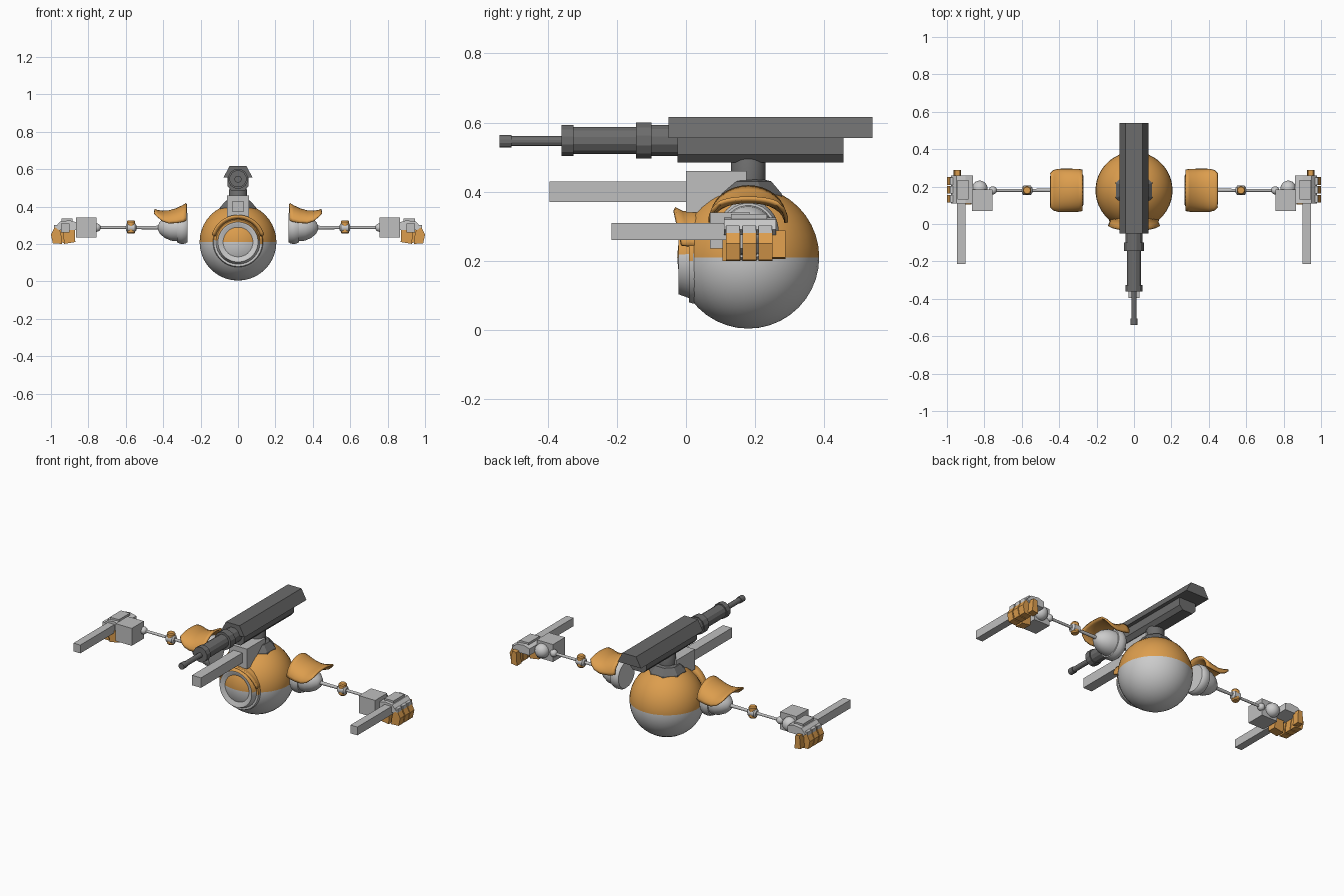
import bpy, bmesh, math
from mathutils import Vector

if "Cube" in bpy.data.objects:
    bpy.data.objects.remove(bpy.data.objects["Cube"])


def material(name, rgb):
    m = bpy.data.materials.new(name)
    m.diffuse_color = (*rgb, 1)
    m.use_nodes = True
    m.node_tree.nodes["Principled BSDF"].inputs["Base Color"].default_value = m.diffuse_color
    return m


ORANGE = material("orange paint", (0.72, 0.34, 0.075))
WHITE = material("light grey shell", (0.60, 0.60, 0.60))
PANEL = material("mid grey panel", (0.52, 0.52, 0.52))
DARK = material("dark gunmetal", (0.15, 0.15, 0.15))
RED = material("red lens", (0.65, 0.006, 0.008))
CY, CZ = 0.18, 0.21   # body centre
ARM_Z = 0.287         # height of the arm axis


def finish(name, bm, mats, smooth=False, rule=None):
    """Turn a bmesh into an object; rule picks a material index per face."""
    bmesh.ops.recalc_face_normals(bm, faces=bm.faces)
    for f in bm.faces:
        f.smooth = smooth
        if rule:
            f.material_index = rule(f.calc_center_median())
    me = bpy.data.meshes.new(name)
    bm.to_mesh(me)
    bm.free()
    for m in mats:
        me.materials.append(m)
    ob = bpy.data.objects.new(name, me)
    bpy.context.collection.objects.link(ob)
    if smooth:
        bpy.ops.object.select_all(action='DESELECT')
        ob.select_set(True)
        bpy.context.view_layer.objects.active = ob
        bpy.ops.object.shade_smooth_by_angle(angle=math.radians(35))
    return ob


def prism(name, pts, axis, a, b, mat, s=1):
    """Extrude a 2D outline along 'x' or 'y'; s = -1 mirrors in x."""
    bm = bmesh.new()
    def place(p, t):
        return (s * p[0], t, p[1]) if axis == 'y' else (s * t, p[0], p[1])
    lo = [bm.verts.new(place(p, a)) for p in pts]
    hi = [bm.verts.new(place(p, b)) for p in pts]
    bm.faces.new(lo)
    bm.faces.new(hi)
    n = len(pts)
    for i in range(n):
        bm.faces.new((lo[i], lo[(i + 1) % n], hi[(i + 1) % n], hi[i]))
    return finish(name, bm, [mat])


def box(name, x, y, z, mat, s=1):
    return prism(name, [(x[0], z[0]), (x[1], z[0]), (x[1], z[1]), (x[0], z[1])],
                 'y', y[0], y[1], mat, s)


def revolve(name, profile, axis, centre, mats, seg=32, smooth=True, rule=None, s=1):
    """Spin (distance along axis, radius) points around an axis through centre."""
    bm = bmesh.new()
    rings = []
    for t, r in profile:
        ring = []
        for k in range(1 if r == 0 else seg):
            a = 2 * math.pi * (k + 0.5) / seg
            c, d = r * math.cos(a), r * math.sin(a)
            off = {'x': (t, c, d), 'y': (c, t, d), 'z': (c, d, t)}[axis]
            p = Vector(centre) + Vector(off)
            ring.append(bm.verts.new((s * p.x, p.y, p.z)))
        rings.append(ring)
    for A, B in zip(rings, rings[1:]):
        for k in range(seg):
            q = (A[k % len(A)], A[(k + 1) % len(A)], B[(k + 1) % len(B)], B[k % len(B)])
            q = list(dict.fromkeys(q))
            if len(q) > 2:
                bm.faces.new(q)
    for ring in (rings[0], rings[-1]):
        if len(ring) > 1:
            bm.faces.new(ring)
    return finish(name, bm, mats, smooth, rule)


def ball(name, centre, r, mats, seg=24, rule=None, s=1):
    n = seg // 2
    prof = [(-r * math.cos(math.pi * i / n), r * math.sin(math.pi * i / n) if 0 < i < n else 0)
            for i in range(n + 1)]
    return revolve(name, prof, 'z', centre, mats, seg, True, rule, s)


def sheet(name, rows, mat, thick):
    """Smooth curved sheet with thickness, from rows of points."""
    bm = bmesh.new()
    vs = [[bm.verts.new(p) for p in row] for row in rows]
    for A, B in zip(vs, vs[1:]):
        for i in range(len(A) - 1):
            bm.faces.new((A[i], A[i + 1], B[i + 1], B[i]))
    ob = finish(name, bm, [mat], True)
    mod = ob.modifiers.new("thickness", 'SOLIDIFY')
    mod.thickness = thick
    mod.offset = 0
    return ob


# Round body: orange upper half, light lower half
ball("body", (0, CY, CZ), 0.206, [ORANGE, WHITE], 40, lambda c: int(c.z < CZ))

# Eye socket, with orange upper outer faces, and lens
def socket_colour(c):
    radius = math.hypot(c.x, c.z - CZ)
    return int(radius > 0.106 and c.z > CZ)

revolve("eye_socket", [(0.0, 0.0), (0.0, 0.066), (-0.022, 0.098), (-0.022, 0.107),
                       (0.008, 0.118), (0.008, 0.13), (0.02, 0.134), (0.05, 0.13)],
        'y', (0, 0, CZ), [WHITE, ORANGE], 40, True, socket_colour)
revolve("eye_lens", [(-0.006, 0), (-0.006, 0.063), (0.004, 0.063)], 'y', (0, 0, CZ), [RED], 32)

# Brow hood arching over the eye, flared at the front lip
brow = []
for y, r in ((-0.034, 0.14), (-0.012, 0.129), (0.012, 0.128), (0.04, 0.138)):
    row = []
    for i in range(21):
        a = math.radians(15 + 150 * i / 20)
        row.append((r * math.cos(a), y + 0.03 * (1 - math.sin(a)), CZ + r * math.sin(a)))
    brow.append(row)
sheet("eye_brow", brow, ORANGE, 0.012)

# Forward sensor beam above the eye
box("beam_housing", (-0.06, 0.06), (0.0, 0.175), (0.34, 0.46), PANEL)
box("beam", (-0.03, 0.03), (-0.395, 0.0), (0.37, 0.43), PANEL)

# Gun mount: flared collar and post
revolve("gun_collar", [(0.375, 0.108), (0.395, 0.104), (0.43, 0.072), (0.435, 0.05)], 'z',
        (0, CY, 0), [DARK], 8, False)
revolve("gun_post", [(0.42, 0.05), (0.485, 0.05), (0.50, 0.042), (0.52, 0.042)], 'z', (0, CY, 0), [DARK], 20)

# Gun: receiver, angled top cover and stepped barrel
prism("gun_receiver", [(-0.035, 0.485), (0.035, 0.485), (0.056, 0.508), (0.056, 0.558),
                       (-0.056, 0.558), (-0.056, 0.508)], 'y', -0.025, 0.455, DARK)
prism("gun_cover", [(-0.078, 0.555), (0.078, 0.555), (0.045, 0.616), (-0.045, 0.616)],
      'y', -0.05, 0.54, DARK)
revolve("gun_barrel", [(-0.36, 0.046), (-0.325, 0.046), (-0.325, 0.04), (-0.145, 0.04),
                       (-0.145, 0.054), (-0.10, 0.054), (-0.10, 0.047), (0.0, 0.047)],
        'y', (0, 0, 0.548), [DARK], 12, False)
revolve("gun_muzzle", [(-0.54, 0.019), (-0.505, 0.019), (-0.505, 0.015), (-0.35, 0.015)],
        'y', (0, 0, 0.546), [DARK], 12, False)

# Floating arms, one per side
for s, side in ((-1, "left"), (1, "right")):
    def nm(part):
        return side + "_" + part

    # Shoulder dome with stepped rim
    revolve(nm("shoulder"), [(0.27, 0.0), (0.27, 0.078), (0.28, 0.086), (0.305, 0.088),
                             (0.325, 0.08), (0.325, 0.073), (0.36, 0.07), (0.395, 0.053),
                             (0.42, 0.03), (0.432, 0.0)], 'x', (0, CY, ARM_Z), [WHITE], 28, s=s)

    # Saddle shaped shoulder pad: x, rim height, crown height, half width
    rows = []
    for x, base, top, hw in ((0.275, 0.325, 0.414, 0.105), (0.295, 0.318, 0.402, 0.109),
                             (0.33, 0.312, 0.385, 0.11), (0.37, 0.31, 0.374, 0.11),
                             (0.405, 0.322, 0.372, 0.11), (0.43, 0.343, 0.376, 0.103),
                             (0.447, 0.362, 0.381, 0.085)):
        rows.append([(s * x, CY + hw * math.cos(math.pi * i / 16),
                      base + (top - base) * math.sin(math.pi * i / 16)) for i in range(17)])
    sheet(nm("shoulder_pad"), rows, ORANGE, 0.011)

    # Thin arm rods and elbow
    revolve(nm("upper_rod"), [(0.41, 0.011), (0.56, 0.008)], 'x', (0, CY, ARM_Z), [PANEL], 12, s=s)
    revolve(nm("fore_rod"), [(0.58, 0.008), (0.77, 0.008)], 'x', (0, CY, ARM_Z), [PANEL], 12, s=s)
    revolve(nm("elbow_pin"), [(-0.035, 0.018), (-0.028, 0.023), (0.028, 0.023), (0.035, 0.018)],
            'z', (0.572, CY, 0.29), [ORANGE], 16, s=s)
    revolve(nm("elbow"), [(-0.028, 0.015), (-0.02, 0.025), (0.02, 0.025), (0.028, 0.015)],
            'x', (0.572, CY, ARM_Z), [WHITE], 16, s=s)

    # Forearm block with ball joints
    ball(nm("wrist_joint"), (0.755, CY, ARM_Z), 0.022, [WHITE], 16, s=s)
    ball(nm("forearm_ball"), (0.825, 0.19, ARM_Z), 0.042, [WHITE], 20, s=s)
    box(nm("forearm_block"), (0.757, 0.865), (0.07, 0.185), (0.235, 0.34), PANEL, s)

    # Palm with raised back plates
    prism(nm("palm"), [(0.86, 0.275), (0.86, 0.315), (0.90, 0.326), (0.95, 0.32),
                       (0.978, 0.29), (0.96, 0.275)], 'y', 0.11, 0.26, WHITE, s)
    box(nm("hand_plate"), (0.885, 0.945), (0.13, 0.235), (0.318, 0.335), PANEL, s)
    box(nm("hand_beam"), (0.90, 0.946), (-0.215, 0.13), (0.26, 0.31), PANEL, s)

    # Curled fingers along the outer edge
    for i, y in enumerate((0.115, 0.163, 0.209)):
        prism(nm("finger_%d" % (i + 1)), [(0.955, 0.285), (0.982, 0.287), (1.0, 0.25),
                                          (0.99, 0.203), (0.94, 0.2), (0.945, 0.245)],
              'y', y, y + 0.041, ORANGE, s)
        box(nm("knuckle_%d" % (i + 1)), (0.95, 0.985), (y, y + 0.04), (0.28, 0.302), WHITE, s)
    # Inner fingertip and rear thumb
    prism(nm("inner_finger"), [(0.872, 0.275), (0.87, 0.21), (0.93, 0.2), (0.935, 0.275)],
          'y', 0.105, 0.158, ORANGE, s)
    prism(nm("thumb"), [(0.925, 0.205), (0.965, 0.21), (0.958, 0.288), (0.93, 0.285)],
          'y', 0.245, 0.288, ORANGE, s)
